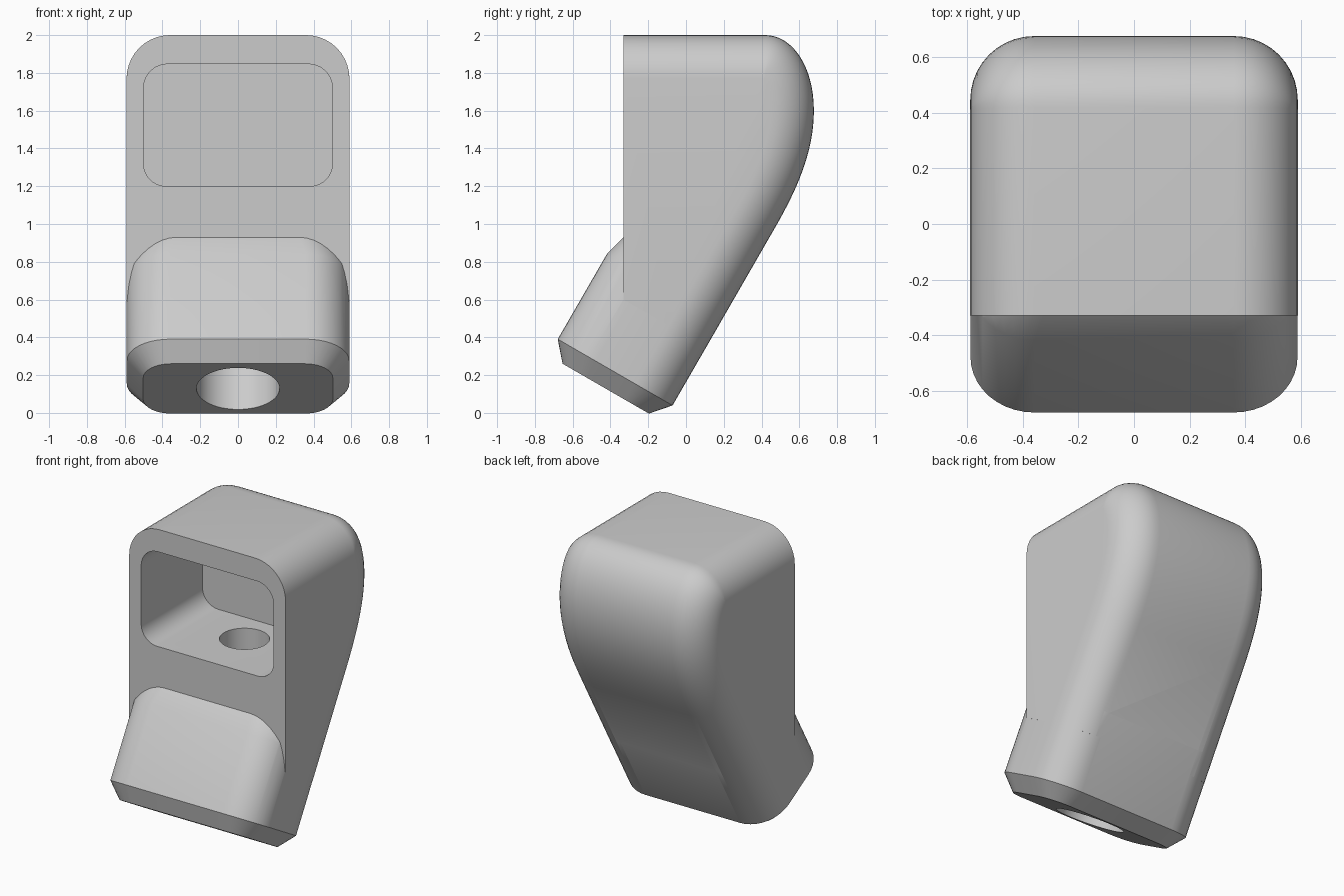
import bpy, bmesh, math
from mathutils import Matrix, Vector

old = bpy.data.objects.get("Cube")
if old:
    bpy.data.objects.remove(old, do_unlink=True)

grey = bpy.data.materials.new("plain_grey")
grey.use_nodes = True
grey.diffuse_color = (0.6, 0.6, 0.6, 1)
grey.node_tree.nodes["Principled BSDF"].inputs["Base Color"].default_value = grey.diffuse_color

TILT = math.radians(30)
HALF_W, ROUND = 0.59, 0.23
RIM = Matrix.Translation((0, -0.375, 0.215)) @ Matrix.Rotation(-TILT, 4, 'X')


def make(name, bm, matrix=Matrix()):
    bm.transform(matrix)
    bmesh.ops.recalc_face_normals(bm, faces=bm.faces)
    mesh = bpy.data.meshes.new(name)
    bm.to_mesh(mesh)
    bm.free()
    mesh.materials.append(grey)
    ob = bpy.data.objects.new(name, mesh)
    bpy.context.collection.objects.link(ob)
    return ob


def rounded_rect(hx, hy, r, steps=10):
    pts = []
    for k, (sx, sy) in enumerate(((1, 1), (-1, 1), (-1, -1), (1, -1))):
        for i in range(steps + 1):
            a = math.pi / 2 * (k + i / steps)
            pts.append((sx * (hx - r) + r * math.cos(a), sy * (hy - r) + r * math.sin(a)))
    return pts


def loft(name, rings, matrix=Matrix()):
    bm = bmesh.new()
    loops = [[bm.verts.new(p) for p in ring] for ring in rings]
    n = len(loops[0])
    for a, b in zip(loops, loops[1:]):
        for i in range(n):
            j = (i + 1) % n
            bm.faces.new((a[i], a[j], b[j], b[i]))
    bm.faces.new(loops[0])
    bm.faces.new(loops[-1])
    return make(name, bm, matrix)


def cylinder(name, radius, z0, z1, matrix):
    ring = [(radius * math.cos(math.tau * i / 64), radius * math.sin(math.tau * i / 64)) for i in range(64)]
    return loft(name, [[(x, y, z) for x, y in ring] for z in (z0, z1)], matrix)


def bezier(a, b, c, d, steps=16):
    a, b, c, d = map(Vector, (a, b, c, d))
    ts = [i / steps for i in range(steps + 1)]
    return [tuple(a * (1 - t) ** 3 + b * 3 * t * (1 - t) ** 2 + c * 3 * t * t * (1 - t) + d * t ** 3) for t in ts]


def combine(ob, tool, operation):
    mod = ob.modifiers.new("join", 'BOOLEAN')
    mod.object, mod.operation, mod.solver = tool, operation, 'EXACT'
    bpy.context.view_layer.objects.active = ob
    bpy.ops.object.modifier_apply(modifier=mod.name)
    bpy.data.objects.remove(tool, do_unlink=True)


# Upper housing: side profile with rounded back and top edges, sharp front
back = [(0.107, 0.348)]
back += bezier((0.47, 0.978), (0.585, 1.177), (0.677, 1.38), (0.677, 1.6))
back += bezier((0.677, 1.6), (0.677, 1.84), (0.56, 2.0), (0.42, 2.0))[1:]
back.append((-0.33, 2.0))
profile = back + [(-0.33, 0.6)]
bm = bmesh.new()
sides = [[bm.verts.new((x, y, z)) for y, z in profile] for x in (-HALF_W, HALF_W)]
count = len(profile)
for i in range(count):
    j = (i + 1) % count
    bm.faces.new((sides[0][i], sides[0][j], sides[1][j], sides[1][i]))
for side in sides:
    bm.faces.new(side)
bmesh.ops.recalc_face_normals(bm, faces=bm.faces)
edges = [bm.edges.get((s[i], s[i + 1])) for s in sides for i in range(len(back) - 1)]
bmesh.ops.bevel(bm, geom=edges, offset=ROUND, offset_type='OFFSET', segments=10,
                profile=0.5, affect='EDGES', clamp_overlap=False)
body = make("angled_housing", bm)

# Lower tilted neck with a chamfered base and tapered upper end
rings = []
for s, inset, r in ((-0.1, 0.087, 0.15), (0, 0, ROUND), (0.52, 0, ROUND), (0.65, 0.035, ROUND)):
    slack = inset + 0.001
    rings.append([(x, y, s) for x, y in rounded_rect(HALF_W - slack, 0.352 - slack, r)])
combine(body, loft("neck", rings, RIM), 'UNION')

# Front pocket, with a slightly arched ceiling
outline = [(x, z + (0.015 * (1 - (x / 0.5) ** 2) if z > 0 else 0))
           for x, z in rounded_rect(0.5, 0.32, 0.12)]
pocket = loft("pocket", [[(x, y, z + 1.52) for x, z in outline] for y in (-0.6, 0.33)])
combine(body, pocket, 'DIFFERENCE')

# Bore up through the neck, meeting the hole in the pocket floor
combine(body, cylinder("neck_bore", 0.22, -0.3, 0.85, RIM), 'DIFFERENCE')
combine(body, cylinder("floor_hole", 0.155, 0.8, 1.3, Matrix.Translation((0, 0.07, 0))), 'DIFFERENCE')

bpy.ops.object.select_all(action='DESELECT')
body.select_set(True)
bpy.context.view_layer.objects.active = body
bpy.ops.object.shade_smooth_by_angle(angle=math.radians(25))
